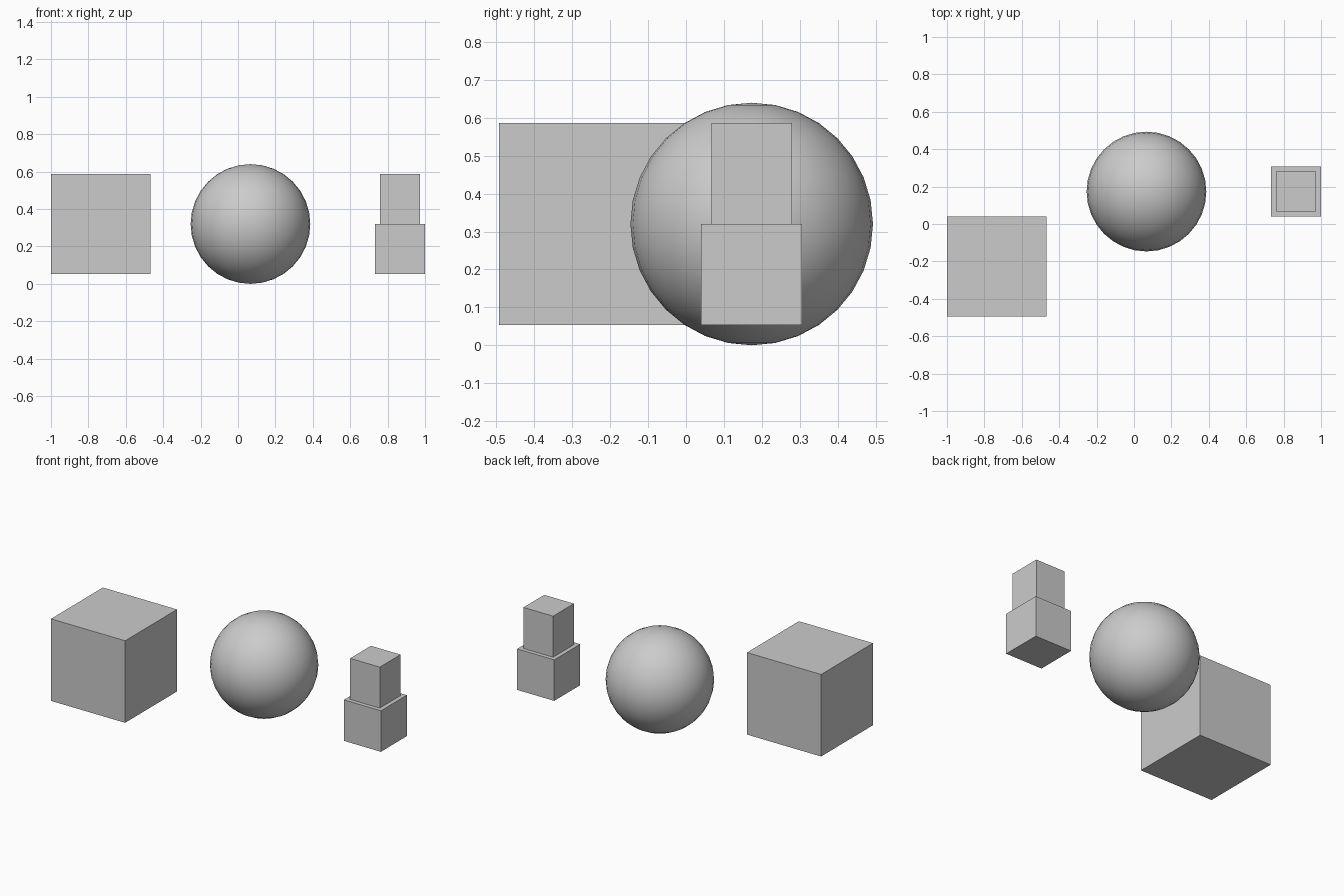
import bpy

if "Cube" in bpy.data.objects:
    bpy.data.objects.remove(bpy.data.objects["Cube"])

U = 2 / 7.5          # model unit: total length of 7.5 units scaled to 2
YC = 0.35 * U        # offset that centres the model on y = 0
ZC = 1.2 * U         # sphere centre height, so the sphere rests on z = 0


def box(name, center, size):
    x, y, z = center
    bpy.ops.mesh.primitive_cube_add(size=1, location=(x * U - 1, y * U - YC, z * U + ZC))
    obj = bpy.context.object
    obj.name = name
    obj.scale = [s * U for s in size]
    bpy.ops.object.transform_apply(location=False, rotation=False, scale=True)
    return obj


# Large cube on the left
box("large_cube", (1, -0.5, 0), (2, 2, 2))

# Smooth ball in the middle
bpy.ops.mesh.primitive_uv_sphere_add(segments=32, ring_count=16, radius=1.2 * U,
                                     location=(4 * U - 1, U - YC, ZC))
bpy.context.object.name = "ball"
bpy.ops.object.shade_smooth()

# Stacked blocks on the right, the upper one narrower
box("lower_block", (7, 1, -0.5), (1, 1, 1))
box("upper_block", (7, 1, 0.5), (0.8, 0.8, 1))
